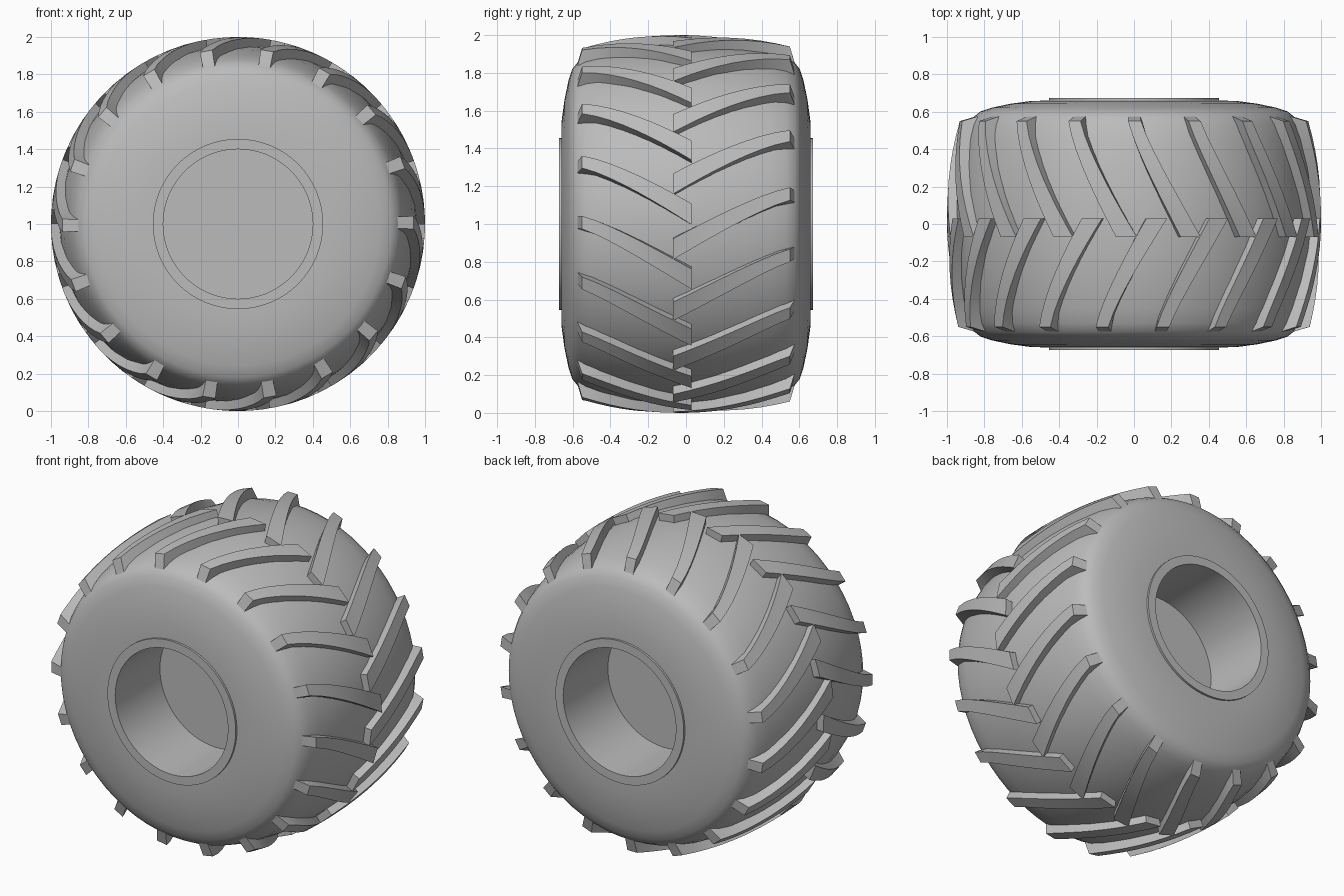
import bpy, bmesh
from math import sin, cos, radians, pi

cube = bpy.data.objects.get("Cube")
if cube:
    bpy.data.objects.remove(cube, do_unlink=True)

rubber = bpy.data.materials.new("grey rubber")
rubber.use_nodes = True
grey = (0.5, 0.5, 0.5, 1)
rubber.diffuse_color = grey
rubber.node_tree.nodes["Principled BSDF"].inputs["Base Color"].default_value = grey


def at(r, ang, y):
    """Point at a radius and angle around the axle."""
    return (r * cos(ang), y, 1 + r * sin(ang))


def finish(name, bm, sharp):
    bmesh.ops.remove_doubles(bm, verts=bm.verts, dist=0.0001)
    bmesh.ops.recalc_face_normals(bm, faces=bm.faces)
    mesh = bpy.data.meshes.new(name)
    bm.to_mesh(mesh)
    bm.free()
    obj = bpy.data.objects.new(name, mesh)
    bpy.context.collection.objects.link(obj)
    mesh.materials.append(rubber)
    bpy.ops.object.select_all(action='DESELECT')
    obj.select_set(True)
    bpy.context.view_layer.objects.active = obj
    bpy.ops.object.shade_smooth_by_angle(angle=radians(sharp))
    return obj


def lathe(name, half, sides=64, sharp=35):
    """Spin a half profile of (radius, y), mirrored front to back."""
    profile = half + [(r, -y) for r, y in reversed(half) if y > 0]
    bm = bmesh.new()
    rings = [[bm.verts.new(at(r, 2 * pi * i / sides, y)) for i in range(sides)]
             for r, y in profile]
    for a, b in zip(rings, rings[1:]):
        for i in range(sides):
            j = (i + 1) % sides
            bm.faces.new((a[i], a[j], b[j], b[i]))
    return finish(name, bm, sharp)


# Balloon tyre carcass
lathe("tyre", [(0.45, 0.66), (0.55, 0.658), (0.66, 0.643), (0.76, 0.622),
               (0.82, 0.602), (0.855, 0.575), (0.88, 0.53), (0.905, 0.45),
               (0.933, 0.3), (0.95, 0.15), (0.955, 0)])

# Rim with a lip, a deep barrel and a closed hub on both sides
lathe("rim", [(0, 0.22), (0.4, 0.22), (0.4, 0.673), (0.455, 0.673), (0.455, 0.64)])


def tread(name, side, start, tip_y, count=18, steps=8):
    """Row of curved lugs sweeping from the shoulder past the centre line."""
    bm = bmesh.new()
    for k in range(count):
        sections = []
        for s in range(steps + 1):
            u = s / steps
            y = side * (0.55 + (tip_y - 0.55) * u)
            mid = start + 360 / count * k - 17.5 * u ** 1.15
            half = 2.1 + 1.1 * u
            top = 1 - 0.06 * (abs(y) / 0.55) ** 2.2
            # The outer end slopes down into the shoulder
            low, low_y = (0.845, side * 0.578) if s == 0 else (top - 0.09, y)
            lo, hi = radians(mid - half), radians(mid + half)
            sections.append([bm.verts.new(p) for p in (
                at(low, lo, low_y), at(top, lo, y), at(top, hi, y), at(low, hi, low_y))])
        for a, b in zip(sections, sections[1:]):
            for i in range(4):
                j = (i + 1) % 4
                bm.faces.new((a[i], a[j], b[j], b[i]))
        bm.faces.new(sections[0])
        bm.faces.new(sections[-1])
    return finish(name, bm, 30)


# Two staggered rows form the chevron tread
tread("front_tread", -1, 20.5, -0.03)
tread("back_tread", 1, 9.8, -0.07)
